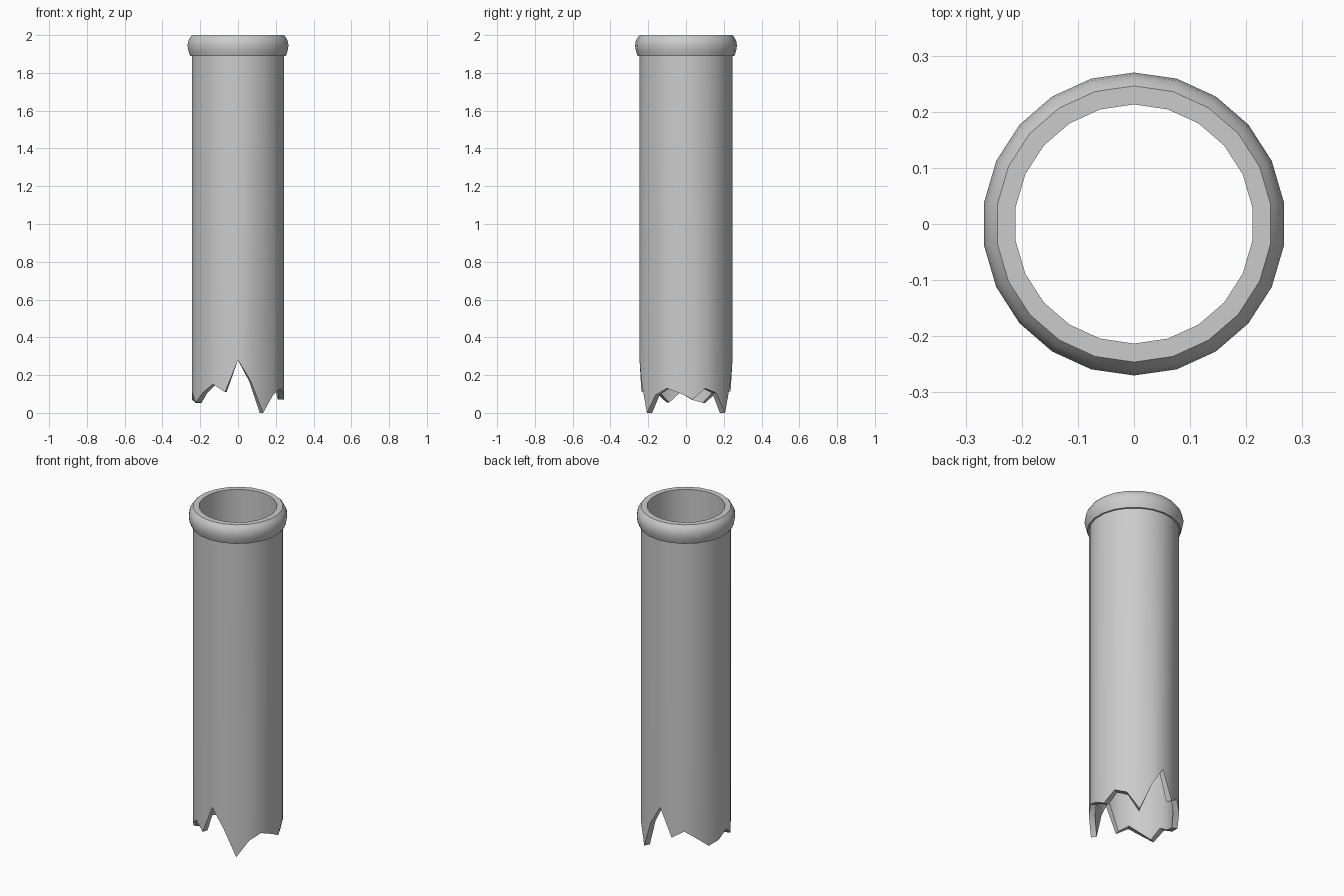
import bpy, bmesh, math

if "Cube" in bpy.data.objects:
    bpy.data.objects.remove(bpy.data.objects["Cube"])

N = 22
R_OUT, R_IN = 0.246, 0.213

# Heights of the broken lower edge, counter-clockwise from the front (-y)
BREAK = [0.28, 0.165, 0.0, 0.095, 0.13, 0.105, 0.07, 0.13, 0.105, 0.0, 0.165,
         0.28, 0.112, 0.154, 0.108, 0.053, 0.07, 0.108, 0.055, 0.108, 0.152, 0.11]


def lathe(name, rings, closed):
    """Join rings of (radius, heights) into a 22-sided surface."""
    bm = bmesh.new()
    loops = []
    for r, heights in rings:
        ring = []
        for k in range(N):
            a = 2 * math.pi * k / N
            ring.append(bm.verts.new((r * math.sin(a), -r * math.cos(a), heights[k])))
        loops.append(ring)
    pairs = list(zip(loops, loops[1:]))
    if closed:
        pairs.append((loops[-1], loops[0]))
    for a, b in pairs:
        for k in range(N):
            j = (k + 1) % N
            bm.faces.new((a[k], a[j], b[j], b[k]))
    bmesh.ops.recalc_face_normals(bm, faces=bm.faces)
    mesh = bpy.data.meshes.new(name)
    bm.to_mesh(mesh)
    bm.free()
    obj = bpy.data.objects.new(name, mesh)
    bpy.context.collection.objects.link(obj)
    bpy.ops.object.select_all(action='DESELECT')
    obj.select_set(True)
    bpy.context.view_layer.objects.active = obj
    bpy.ops.object.shade_smooth_by_angle(angle=math.radians(35))
    return obj


# Hollow pipe wall with a jagged lower end
top = [2.0] * N
lathe("broken_pipe", [(R_OUT, BREAK), (R_OUT, top), (R_IN, top), (R_IN, BREAK)], True)

# Rounded collar around the upper end
profile = [(R_OUT, 1.89), (0.256, 1.89), (0.265, 1.915), (0.27, 1.945),
           (0.266, 1.968), (0.258, 1.985), (R_OUT, 2.0)]
lathe("rim_collar", [(r, [z] * N) for r, z in profile], False)
